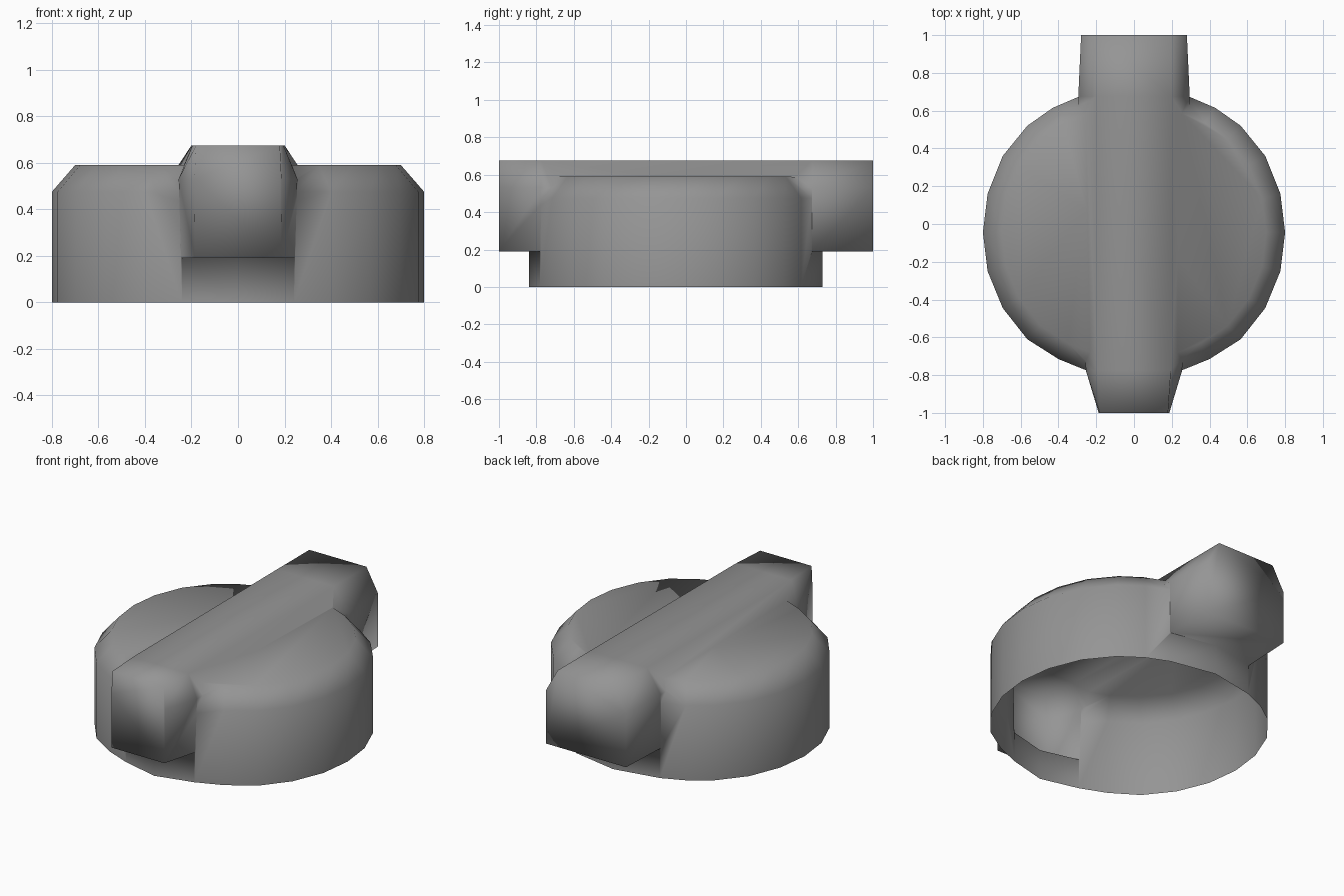
import bpy
import bmesh

cube = bpy.data.objects.get("Cube")
if cube:
    bpy.data.objects.remove(cube, do_unlink=True)

grey = bpy.data.materials.new("plain_grey")
grey.use_nodes = True
grey.diffuse_color = (0.3, 0.3, 0.3, 1)
grey.node_tree.nodes["Principled BSDF"].inputs["Base Color"].default_value = (0.3, 0.3, 0.3, 1)


def loft(name, rings):
    """Closed solid skinned through matching rings of points."""
    bm = bmesh.new()
    loops = [[bm.verts.new(p) for p in ring] for ring in rings]
    for a, b in zip(loops, loops[1:]):
        for i in range(len(a)):
            j = (i + 1) % len(a)
            bm.faces.new((a[i], a[j], b[j], b[i]))
    bm.faces.new(loops[0])
    bm.faces.new(loops[-1])
    bmesh.ops.recalc_face_normals(bm, faces=bm.faces)
    mesh = bpy.data.meshes.new(name)
    bm.to_mesh(mesh)
    bm.free()
    mesh.materials.append(grey)
    obj = bpy.data.objects.new(name, mesh)
    bpy.context.collection.objects.link(obj)
    return obj


# Round body with a bevelled top, slightly flattened at the back
CY = -0.045
half = [(0, -0.84), (0.24, -0.78), (0.4, -0.715), (0.565, -0.61), (0.695, -0.445),
        (0.775, -0.25), (0.8, CY), (0.775, 0.16), (0.695, 0.36), (0.565, 0.52),
        (0.43, 0.615), (0.29, 0.675), (0, 0.73)]
outline = half + [(-x, y) for x, y in half[-2:0:-1]]
levels = [(0, 1), (0.475, 1), (0.59, 0.875)]
body = loft("knob", [[(x * s, CY + (y - CY) * s, z) for x, y in outline] for z, s in levels])

# Grip bar: y, top half width, shoulder half width, bottom half width
stations = [(-1, 0.18, 0.187, 0.185), (-0.775, 0.195, 0.255, 0.245),
            (0.675, 0.2, 0.295, 0.295), (1, 0.2, 0.28, 0.28)]
sections = []
for y, top, shoulder, bottom in stations:
    right = [(bottom, y, 0.19), (shoulder, y, 0.53), (top, y, 0.675)]
    sections.append(right + [(-x, yy, z) for x, yy, z in reversed(right)])
bar = loft("grip_bar_helper", sections)
bar.hide_render = True

# Fuse the bar into the body
union = body.modifiers.new("union", "BOOLEAN")
union.operation = "UNION"
union.solver = "EXACT"
union.object = bar
graph = bpy.context.evaluated_depsgraph_get()
fused = bpy.data.meshes.new_from_object(body.evaluated_get(graph))
body.modifiers.clear()
body.data = fused
bpy.data.objects.remove(bar, do_unlink=True)

# Open the underside so the knob is a hollow shell, shaded smooth all over
bm = bmesh.new()
bm.from_mesh(fused)
bmesh.ops.remove_doubles(bm, verts=bm.verts, dist=0.002)
base = [f for f in bm.faces if all(v.co.z < 0.01 for v in f.verts)]
bmesh.ops.delete(bm, geom=base, context="FACES")
for f in bm.faces:
    f.smooth = True
    f.material_index = 0
bm.to_mesh(fused)
bm.free()
